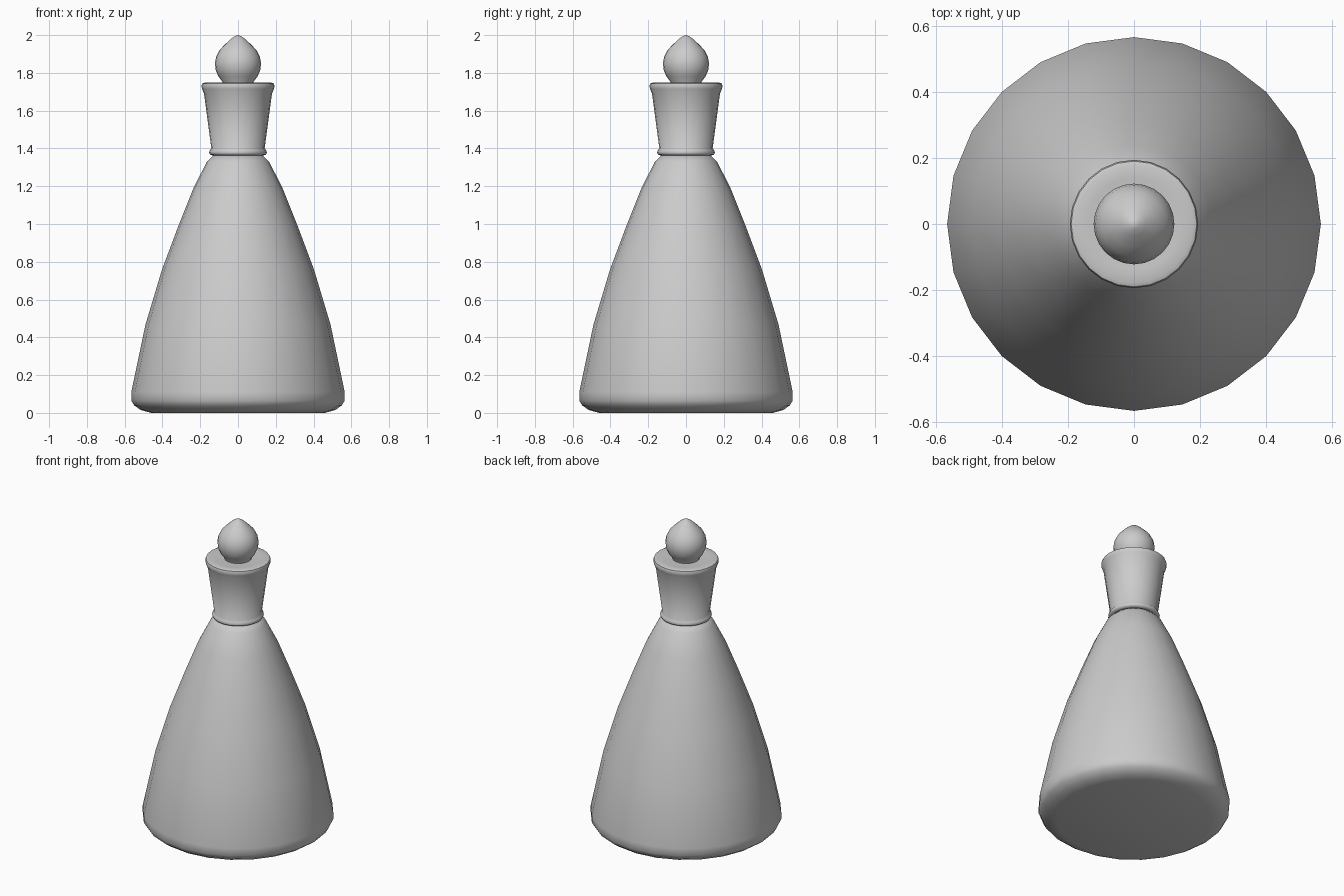
import bpy, bmesh, math

if "Cube" in bpy.data.objects:
    bpy.data.objects.remove(bpy.data.objects["Cube"])


def lathe(name, profile, sides=24, angle=50):
    """Revolve an (r, z) profile, running bottom to top, around the z axis."""
    bm = bmesh.new()
    rings = []
    for r, z in profile:
        if r == 0:
            rings.append([bm.verts.new((0, 0, z))] * sides)
        else:
            rings.append([bm.verts.new((r * math.cos(2 * math.pi * i / sides),
                                        r * math.sin(2 * math.pi * i / sides), z))
                          for i in range(sides)])
    for a, b in zip(rings, rings[1:]):
        for i in range(sides):
            j = (i + 1) % sides
            bm.faces.new(list(dict.fromkeys((a[i], a[j], b[j], b[i]))))
    bmesh.ops.recalc_face_normals(bm, faces=bm.faces)
    mesh = bpy.data.meshes.new(name)
    bm.to_mesh(mesh)
    bm.free()
    obj = bpy.data.objects.new(name, mesh)
    bpy.context.collection.objects.link(obj)
    bpy.ops.object.select_all(action='DESELECT')
    bpy.context.view_layer.objects.active = obj
    obj.select_set(True)
    bpy.ops.object.shade_smooth_by_angle(angle=math.radians(angle))
    return obj


# Conical flask body with a rounded foot and shoulder
lathe("flask_body", [(0, 0), (0.46, 0), (0.515, 0.015), (0.55, 0.04),
                     (0.565, 0.065), (0.565, 0.11), (0.49, 0.467),
                     (0.402, 0.76), (0.312, 1.0), (0.238, 1.185),
                     (0.165, 1.33), (0.13, 1.363), (0, 1.363)])

# Flared neck with a bead at the base and a rolled lip
lathe("flask_neck", [(0, 1.363), (0.135, 1.363), (0.149, 1.368), (0.153, 1.378),
                     (0.149, 1.39), (0.141, 1.40), (0.18, 1.69),
                     (0.19, 1.715), (0.194, 1.73), (0.19, 1.743),
                     (0.178, 1.748), (0.14, 1.744), (0, 1.744)])

# Teardrop stopper
lathe("stopper", [(0, 1.735), (0.078, 1.735), (0.082, 1.752), (0.104, 1.782),
                  (0.118, 1.815), (0.122, 1.85), (0.116, 1.885),
                  (0.098, 1.92), (0.07, 1.95), (0.035, 1.982),
                  (0.015, 1.995), (0, 2.0)])
